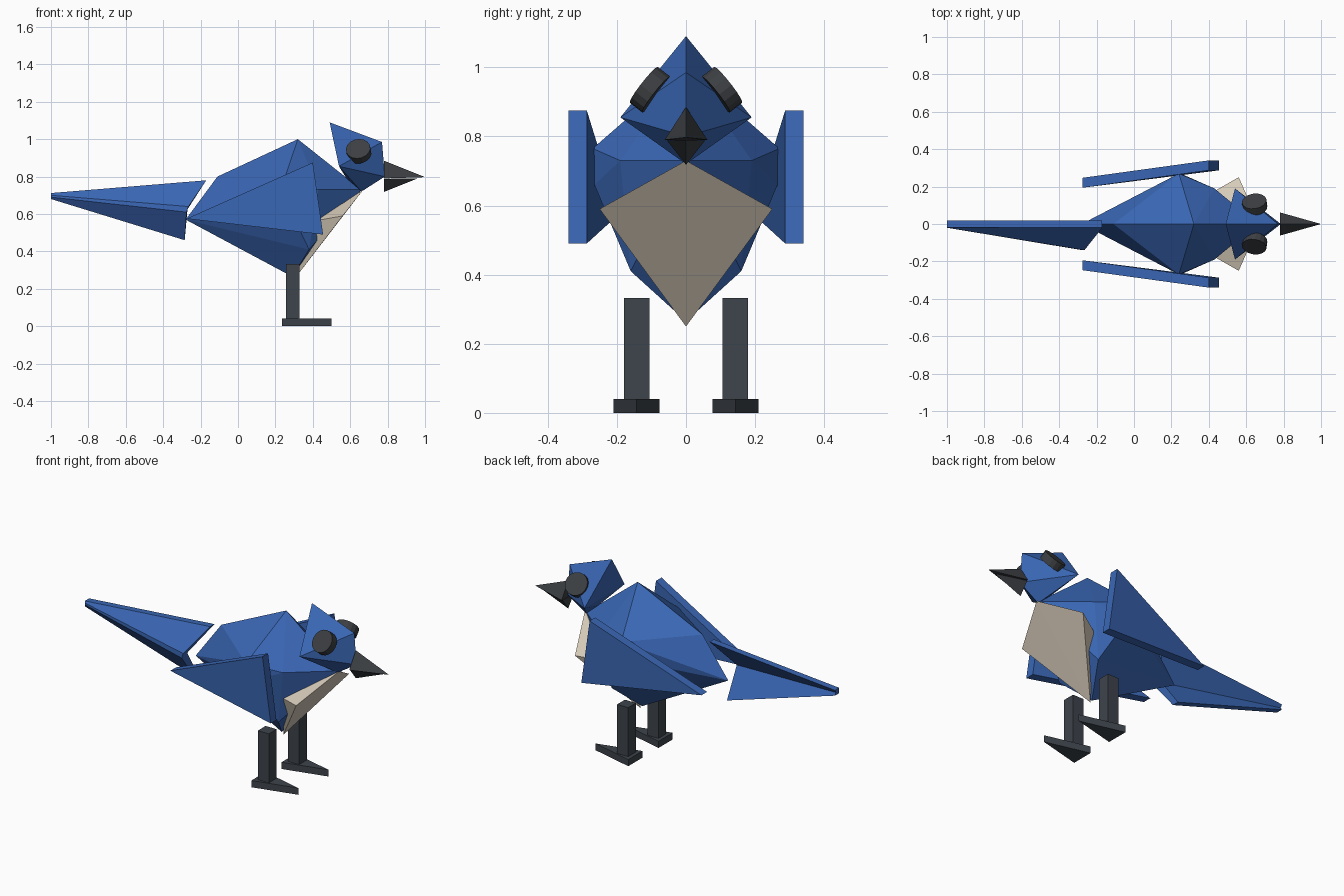
import bpy, bmesh
from mathutils import Vector

if "Cube" in bpy.data.objects:
    bpy.data.objects.remove(bpy.data.objects["Cube"])


def material(name, rgb):
    m = bpy.data.materials.new(name)
    m.diffuse_color = (*rgb, 1)
    m.use_nodes = True
    m.node_tree.nodes["Principled BSDF"].inputs["Base Color"].default_value = m.diffuse_color
    return m


BLUE = material("feather_blue", (0.042, 0.135, 0.46))
CREAM = material("chest_cream", (0.70, 0.62, 0.50))
GREY = material("leg_grey", (0.048, 0.058, 0.072))
DARK = material("dark_grey", (0.045, 0.049, 0.055))


def finish(name, bm, mat):
    bmesh.ops.recalc_face_normals(bm, faces=bm.faces)
    me = bpy.data.meshes.new(name)
    bm.to_mesh(me)
    bm.free()
    me.materials.append(mat)
    ob = bpy.data.objects.new(name, me)
    bpy.context.collection.objects.link(ob)
    return ob


def hull(name, pts, mat):
    """Faceted solid around a handful of corner points."""
    bm = bmesh.new()
    for p in pts:
        bm.verts.new(p)
    bmesh.ops.convex_hull(bm, input=bm.verts)
    bmesh.ops.delete(bm, geom=[v for v in bm.verts if not v.link_faces], context='VERTS')
    bmesh.ops.dissolve_limit(bm, angle_limit=0.01, verts=bm.verts, edges=bm.edges)
    return finish(name, bm, mat)


def both(*pts):
    """Points mirrored to both sides."""
    return [(x, s * y, z) for x, y, z in pts for s in (-1, 1)]


# Body
hull("body", [(-0.28, 0, 0.57), (-0.11, 0, 0.80), (0.32, 0, 1.0), (0.66, 0, 0.73), (0.29, 0, 0.265)]
     + both((0.24, 0.27, 0.765), (0.26, 0.265, 0.66), (0.43, 0.19, 0.73), (0.38, 0.16, 0.41)), BLUE)

# Chest shield
hull("chest", [(0.67, 0, 0.73), (0.30, 0, 0.25)]
     + both((0.56, 0.25, 0.59), (0.42, 0.17, 0.565)), CREAM)

# Head with pointed crest
hull("head", [(0.49, 0, 1.09), (0.77, 0, 0.985), (0.785, 0, 0.80), (0.66, 0, 0.72), (0.58, 0, 0.79)]
     + both((0.54, 0.19, 0.855)), BLUE)

# Beak halves
hull("upper_beak", [(0.78, 0, 0.885), (1.0, 0, 0.797)] + both((0.78, 0.062, 0.79)), DARK)
hull("lower_beak", [(0.78, 0, 0.718), (0.96, 0, 0.79)] + both((0.78, 0.055, 0.788)), DARK)

# Tail: two thin plates folded into a chevron, tapering to the tip
front = [(-0.17, -0.02, 0.78), (-0.265, -0.14, 0.64), (-0.275, -0.14, 0.61), (-0.285, -0.02, 0.46),
         (-0.285, 0.02, 0.46), (-0.27, -0.095, 0.625), (-0.17, 0.02, 0.78)]
tip = [(-1, y, z) for y, z in ((-0.02, 0.712), (-0.02, 0.70), (-0.02, 0.69), (-0.02, 0.68),
                               (0.02, 0.68), (0.01, 0.695), (0.02, 0.712))]
bm = bmesh.new()
a = [bm.verts.new(p) for p in front]
b = [bm.verts.new(p) for p in tip]
for i in range(7):
    j = (i + 1) % 7
    bm.faces.new((a[i], a[j], b[j], b[i]))
for ring in (a, b):
    for cap in ((0, 1, 5, 6), (1, 2, 5), (2, 3, 4, 5)):
        bm.faces.new([ring[k] for k in cap])
finish("tail", bm, BLUE)

# Paired parts
for s, side in ((-1, "right"), (1, "left")):
    # Wing: flat triangular plate, closer to the body at the rear
    outer = [(0.40, 0.34, 0.875), (0.455, 0.34, 0.49), (-0.275, 0.247, 0.575)]
    hull("wing_" + side, [(x, s * (y - d), z) for x, y, z in outer for d in (0, 0.053)], BLUE)

    # Eye: short drum facing out and up
    bm = bmesh.new()
    bmesh.ops.create_cone(bm, cap_ends=True, segments=16, radius1=0.066, radius2=0.066, depth=0.046)
    eye = finish("eye_" + side, bm, DARK)
    eye.rotation_euler = Vector((-0.12, s * 0.78, 0.61)).to_track_quat('Z', 'Y').to_euler()
    eye.location = (0.645, s * 0.104, 0.935)

    # Leg post and triangular foot
    hull("leg_" + side, [(x, s * y, z) for x in (0.257, 0.33) for y in (0.106, 0.18)
                         for z in (0.04, 0.333)], GREY)
    hull("foot_" + side, [(x, s * y, z) for x, y in ((0.235, 0.076), (0.235, 0.21), (0.50, 0.143))
                          for z in (0, 0.04)], GREY)
